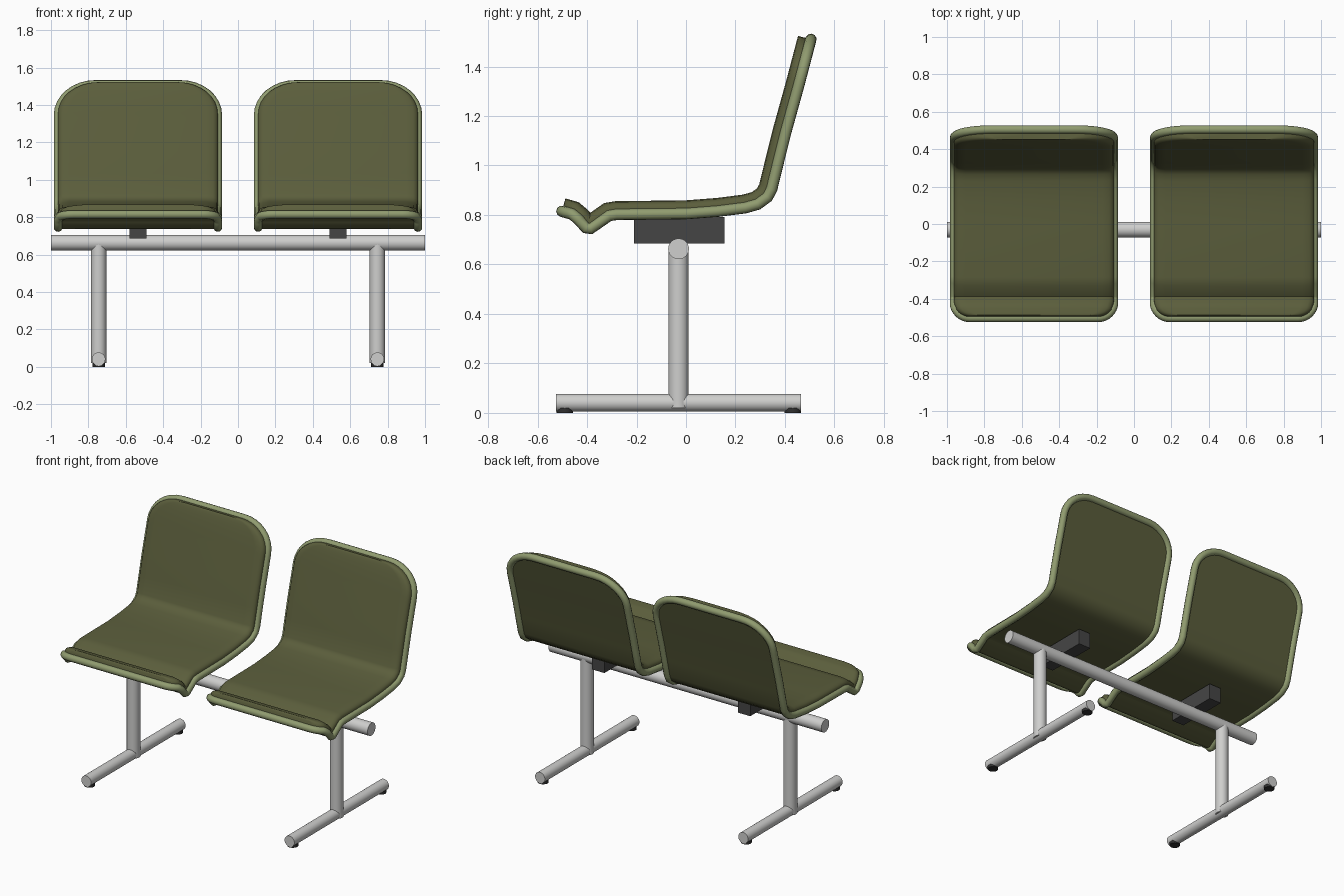
import bpy
import bmesh
import math
from mathutils import Vector

default = bpy.data.objects.get("Cube")
if default:
    bpy.data.objects.remove(default, do_unlink=True)


def material(name, r, g, b):
    m = bpy.data.materials.new(name)
    m.use_nodes = True
    m.diffuse_color = (r, g, b, 1)
    m.node_tree.nodes["Principled BSDF"].inputs["Base Color"].default_value = (r, g, b, 1)
    return m


OLIVE = material("olive upholstery", 0.105, 0.112, 0.045)
TRIM = material("pale green trim", 0.28, 0.33, 0.16)
STEEL = material("light grey steel", 0.62, 0.62, 0.61)
DARK = material("dark grey bracket", 0.06, 0.06, 0.06)
RUBBER = material("black rubber", 0.03, 0.03, 0.03)


def finish(obj, name, mat, angle=None):
    obj.name = name
    obj.data.materials.append(mat)
    if angle:
        bpy.ops.object.select_all(action='DESELECT')
        obj.select_set(True)
        bpy.context.view_layer.objects.active = obj
        bpy.ops.object.shade_smooth_by_angle(angle=math.radians(angle))
    return obj


def tube(name, start, end, radius, mat):
    a, b = Vector(start), Vector(end)
    bpy.ops.mesh.primitive_cylinder_add(
        vertices=24, radius=radius, depth=(b - a).length, location=(a + b) / 2,
        rotation=(b - a).to_track_quat('Z', 'Y').to_euler())
    return finish(bpy.context.object, name, mat, 40)


# Side profile of the seat shell, front lip to top of the back (y, z)
PROFILE = [Vector(p) for p in (
    (-.502, .815), (-.46, .803), (-.435, .782), (-.405, .747), (-.385, .744),
    (-.31, .797), (-.28, .802), (0, .805), (.13, .815), (.24, .829), (.29, .843),
    (.33, .872), (.347, .905), (.375, 1.02), (.405, 1.14), (.455, 1.32), (.505, 1.51))]
HALF = 0.427
FRONT_R = 0.085
TOP_RX, TOP_RS = 0.2, 0.17

arc = [0.0]
for p, q in zip(PROFILE, PROFILE[1:]):
    arc.append(arc[-1] + (q - p).length)
LENGTH = arc[-1]


def point_at(s):
    for i in range(len(arc) - 1):
        if s <= arc[i + 1] + 1e-6:
            return PROFILE[i].lerp(PROFILE[i + 1], (s - arc[i]) / (arc[i + 1] - arc[i]))
    return PROFILE[-1].copy()


def half_width(s):
    w = HALF
    if s < FRONT_R:
        w -= FRONT_R * (1 - math.sqrt(max(0, 1 - (1 - s / FRONT_R) ** 2)))
    d = max(0, LENGTH - s)
    if d < TOP_RS:
        w -= TOP_RX * (1 - math.sqrt(max(0, 1 - (1 - d / TOP_RS) ** 2)))
    return w


# Stations along the profile, denser where the corners round off
steps = [1 - math.cos(i * math.pi / 16) for i in range(9)]
raw = sorted(arc + [FRONT_R * t for t in steps] + [LENGTH - TOP_RS * t for t in steps])
stations = [raw[0]]
for s in raw[1:]:
    if s - stations[-1] > 0.0012:
        stations.append(s)
rows = [(point_at(s), half_width(s)) for s in stations]


def normal(i):
    p = rows[i][0]
    before = (p - rows[i - 1][0]).normalized() if i else None
    after = (rows[i + 1][0] - p).normalized() if i + 1 < len(rows) else None
    before, after = before or after, after or before
    t = (before + after).normalized()
    return Vector((-t.y, t.x)) / max(0.6, t.dot(after))


def seat_pad(cx):
    bm = bmesh.new()
    edge = [(0, -.006), (0, .03), (.008, .042), (.025, .05), (.06, .054)]
    rings = []
    for i, (p, w) in enumerate(rows):
        n = normal(i)
        section = [(-w + e, h) for e, h in edge] + [(w - e, h) for e, h in reversed(edge)]
        ring = []
        for x, h in section:
            q = p + n * h
            ring.append(bm.verts.new((cx + x, q.x, q.y)))
        rings.append(ring)
    for a, b in zip(rings, rings[1:]):
        for j in range(len(a)):
            k = (j + 1) % len(a)
            bm.faces.new((a[j], a[k], b[k], b[j]))
    bm.faces.new(rings[0])
    bm.faces.new(rings[-1])
    bmesh.ops.recalc_face_normals(bm, faces=bm.faces)
    mesh = bpy.data.meshes.new("seat_pad")
    bm.to_mesh(mesh)
    bm.free()
    obj = bpy.data.objects.new("seat_pad", mesh)
    bpy.context.collection.objects.link(obj)
    return finish(obj, "seat_pad", OLIVE, 50)


def seat_trim(cx):
    loop = [(cx - w, p.x, p.y) for p, w in rows]
    loop += [(cx + w, p.x, p.y) for p, w in reversed(rows)]
    curve = bpy.data.curves.new("seat_trim", 'CURVE')
    curve.dimensions = '3D'
    curve.bevel_depth = 0.023
    curve.bevel_resolution = 3
    spline = curve.splines.new('POLY')
    spline.points.add(len(loop) - 1)
    for point, co in zip(spline.points, loop):
        point.co = (*co, 1)
    spline.use_cyclic_u = True
    spline.use_smooth = True
    obj = bpy.data.objects.new("seat_trim", curve)
    bpy.context.collection.objects.link(obj)
    return finish(obj, "seat_trim", TRIM)


# Seats with their mounting brackets
for side, cx in (("right", -.535), ("left", .535)):
    seat_pad(cx).name = side + "_seat_pad"
    seat_trim(cx).name = side + "_seat_trim"
    bpy.ops.mesh.primitive_cube_add(size=1, location=(cx, -.027, .738))
    bracket = bpy.context.object
    bracket.scale = (.09, .365, .106)
    finish(bracket, side + "_bracket", DARK)

# Steel frame: cross beam, legs, floor bars and glides
AXIS = -0.03
tube("cross_beam", (-1, AXIS, .663), (1, AXIS, .663), .042, STEEL)
for side, x in (("right", -.745), ("left", .745)):
    tube(side + "_leg", (x, AXIS, .02), (x, AXIS, .663), .041, STEEL)
    tube(side + "_floor_bar", (x, -.525, .041), (x, .465, .041), .036, STEEL)
    for end, y in (("front", -.49), ("back", .432)):
        tube(f"{side}_{end}_glide", (x, y, 0), (x, y, .02), .033, RUBBER)
